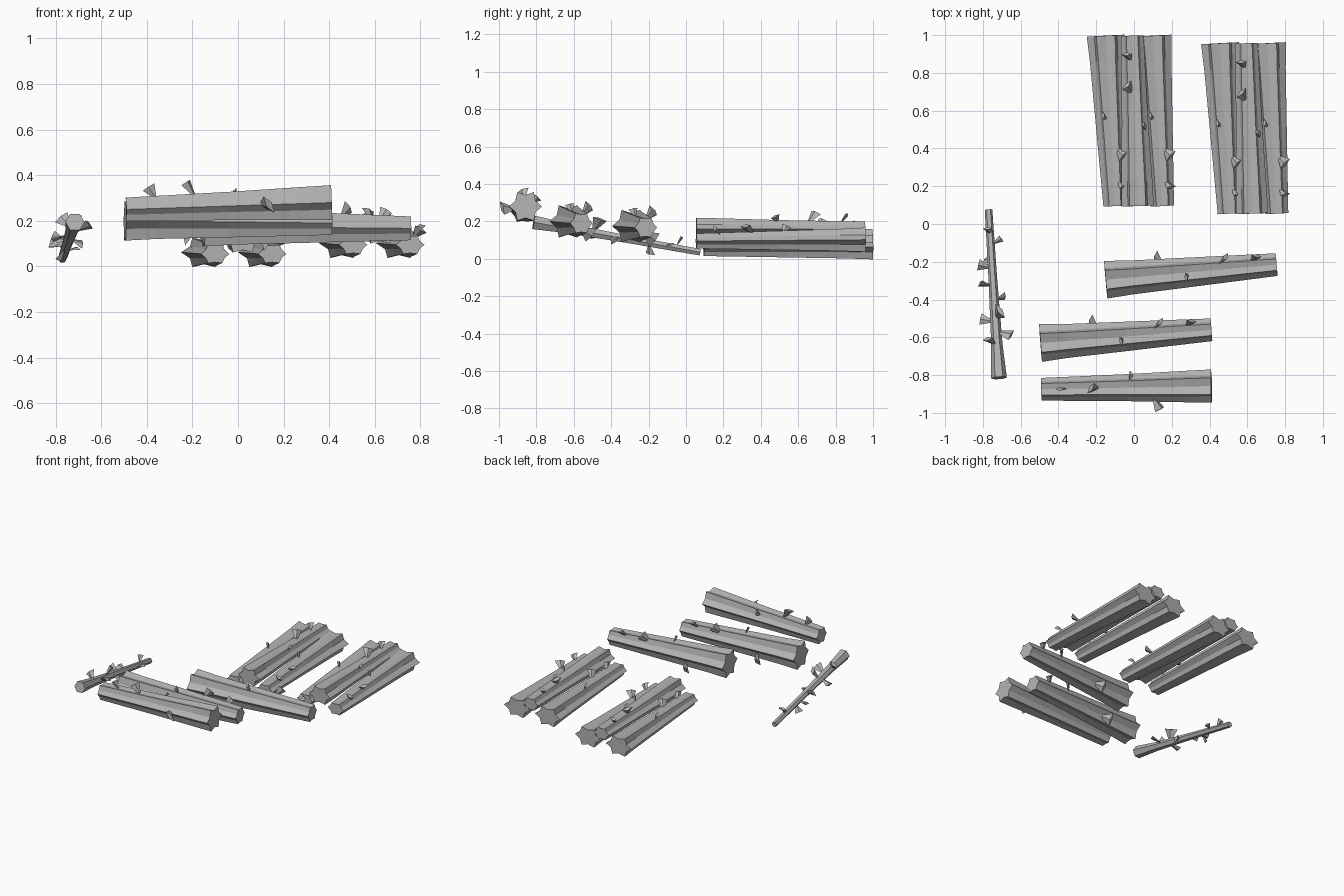
import bpy
import bmesh
from math import sin, cos, pi, radians
from mathutils import Vector, Matrix

cube = bpy.data.objects.get("Cube")
if cube:
    bpy.data.objects.remove(cube, do_unlink=True)

grey = bpy.data.materials.new("bark_grey")
grey.use_nodes = True
GREY = (0.45, 0.45, 0.45, 1)
grey.diffuse_color = GREY
grey.node_tree.nodes["Principled BSDF"].inputs["Base Color"].default_value = GREY


def frame(thick, thin):
    """Axes of a log: along it, to its right seen from the thick end, and up."""
    along = (thin - thick).normalized()
    right = along.cross(Vector((0, 0, 1))).normalized()
    return along, right, right.cross(along)


def add_trunk(bm, thick, thin, rings, count, flat=1):
    """Trunk with grooves on every second corner; rings hold (position, radius, groove)."""
    along, right, up = frame(thick, thin)
    loops = []
    for t, radius, groove in rings:
        loop = []
        for i in range(count):
            a = 2 * pi * i / count
            r = radius * (groove if i % 2 else 1)
            loop.append(bm.verts.new(thick.lerp(thin, t) + r * (cos(a) * right + flat * sin(a) * up)))
        loops.append(loop)
    for a, b in zip(loops, loops[1:]):
        for i in range(count):
            j = (i + 1) % count
            bm.faces.new((a[i], a[j], b[j], b[i]))
    bm.faces.new(loops[0][::-1])
    bm.faces.new(loops[-1])


def add_twig(bm, thick, thin, t, radius, angle, lean, length, width, turn, flat=1):
    """Snapped twig: a thin wedge that widens outward."""
    along, right, up = frame(thick, thin)
    out = cos(angle) * right + flat * sin(angle) * up
    axis = (out + lean * along).normalized()
    rot = Vector((0, 0, 1)).rotation_difference(axis).to_matrix().to_4x4()
    base = thick.lerp(thin, t) + out * radius
    matrix = (Matrix.Translation(base + axis * length * 0.4) @ rot
              @ Matrix.Rotation(turn, 4, 'Z') @ Matrix.Diagonal((1, 0.35, 1, 1)))
    bmesh.ops.create_cone(bm, cap_ends=True, segments=4, radius1=width * 0.2,
                          radius2=width, depth=length, matrix=matrix)


def finish(bm, name):
    bmesh.ops.recalc_face_normals(bm, faces=bm.faces)
    mesh = bpy.data.meshes.new(name)
    bm.to_mesh(mesh)
    bm.free()
    mesh.materials.append(grey)
    bpy.context.collection.objects.link(bpy.data.objects.new(name, mesh))


# Twigs on the stacked logs, then the extra one on loose logs:
# position, angle, lean, length, width
STACK_TWIGS = [(0.86, 90, 0.6, 0.055, 0.03), (0.67, 90, 0.6, 0.07, 0.036),
               (0.48, 40, -0.3, 0.045, 0.025)]
LOOSE_TWIGS = STACK_TWIGS + [(0.34, 180, -0.5, 0.075, 0.045)]


def add_log(name, thick, thin, roll, twigs, r_thick=0.1, r_thin=0.06, flat=1):
    thick, thin, roll = Vector(thick), Vector(thin), radians(roll)
    bm = bmesh.new()
    r_mid = r_thin + 0.55 * (r_thick - r_thin)
    rings = [(0, r_thick, 0.7), (0.15, r_mid + 0.008, 0.73), (0.5, r_mid - 0.004, 0.74),
             (1, r_thin, 0.78)]
    add_trunk(bm, thick, thin, rings, 12, flat)
    for i, (t, angle, lean, length, width) in enumerate(twigs):
        r = (r_mid + (r_thin - r_mid) * t) * 0.85
        add_twig(bm, thick, thin, t, r, radians(angle) + roll, lean, length, width, i * 0.9, flat)
    finish(bm, name)


# Loose logs
add_log("front_log", (0.41, -0.858, 0.28), (-0.49, -0.875, 0.25), 0, LOOSE_TWIGS, 0.088)
add_log("middle_log", (-0.495, -0.63, 0.2), (0.41, -0.56, 0.19), 35, LOOSE_TWIGS)
add_log("rear_log", (-0.15, -0.295, 0.175), (0.755, -0.215, 0.167), 35, LOOSE_TWIGS)

# Two stacks: a pair of flattened logs below and one reversed log resting between them
for side, dx, dy, dz in (("right", 0, 0, 0), ("left", 0.605, -0.04, 0.04)):
    for label, x in (("outer", 0), ("inner", 0.25)):
        add_log(f"{side}_stack_{label}_log", (x - 0.15 + dx, 0.997 + dy, 0.062 + dz),
                (x - 0.1 + dx, 0.095 + dy, 0.055 + dz), 30, STACK_TWIGS, 0.1, 0.062, 0.75)
    add_log(f"{side}_stack_top_log", (0.02 + dx, 0.095 + dy, 0.12 + dz),
            (-0.01 + dx, 0.997 + dy, 0.117 + dz), 18, STACK_TWIGS, 0.085, 0.06, 0.8)

# Slim branch with many twigs: position, angle, lean, length, width
start, end = Vector((-0.715, -0.815, 0.195)), Vector((-0.77, 0.075, 0.035))
bm = bmesh.new()
add_trunk(bm, start, end, [(0, 0.042, 1), (0.2, 0.03, 1), (0.6, 0.023, 1), (1, 0.02, 1)], 6)
for i, (t, angle, lean, length, width) in enumerate([
        (0.2, 130, 0.4, 0.065, 0.035), (0.27, 20, -0.4, 0.075, 0.035),
        (0.34, 195, 0.3, 0.07, 0.03), (0.36, 70, 0.3, 0.075, 0.045),
        (0.47, -20, 0.4, 0.05, 0.028), (0.55, 160, 0.2, 0.06, 0.032),
        (0.66, 175, 0.3, 0.06, 0.032), (0.7, 240, 0.3, 0.05, 0.03),
        (0.8, 15, 0.5, 0.05, 0.02), (0.86, 100, 0.4, 0.05, 0.025)]):
    add_twig(bm, start, end, t, 0.02, radians(angle), lean, length, width, i * 0.7)
finish(bm, "twiggy_branch")
